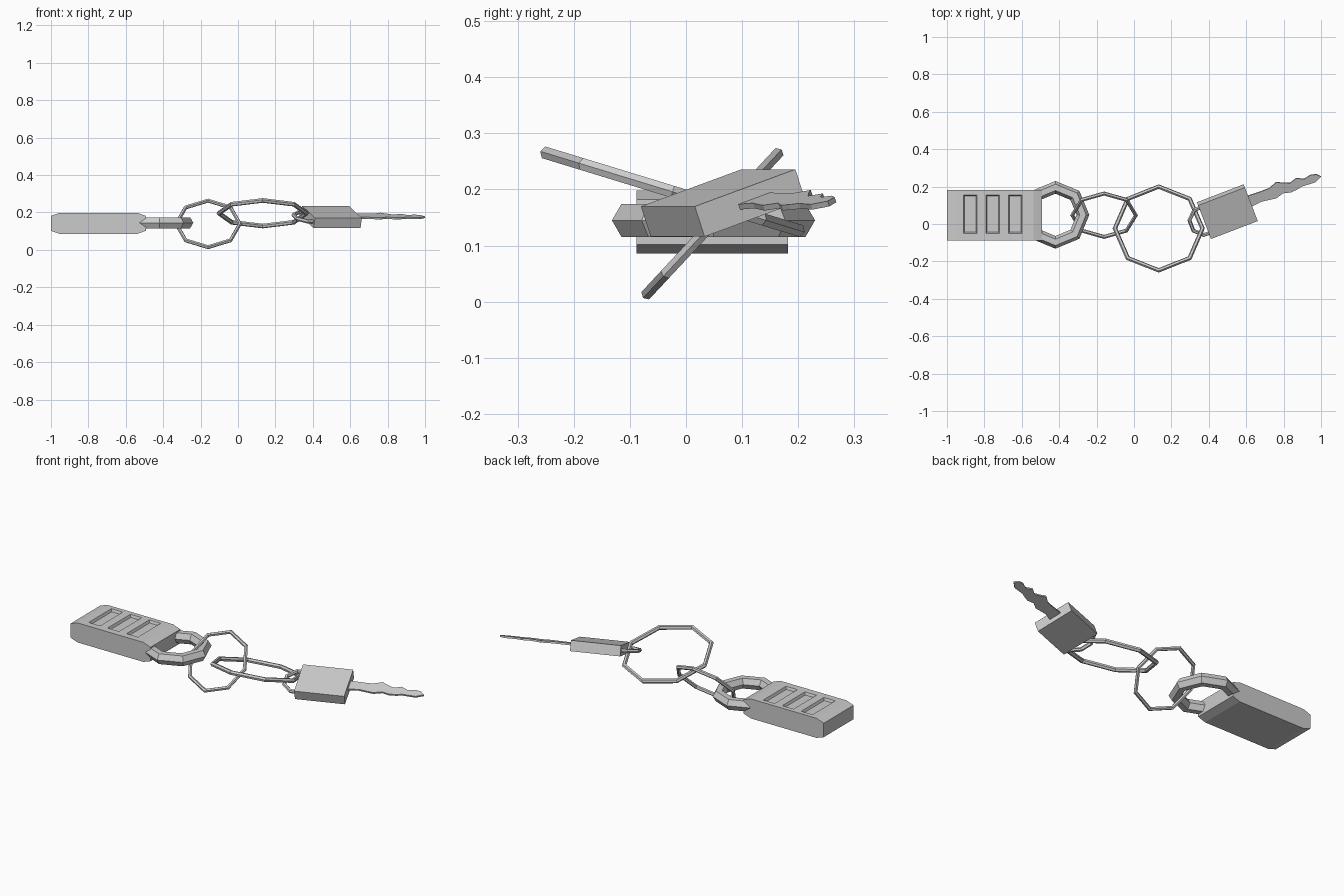
import bpy, bmesh
from math import cos, sin, pi, radians
from mathutils import Matrix, Vector

if "Cube" in bpy.data.objects:
    bpy.data.objects.remove(bpy.data.objects["Cube"])


def mesh_object(name, bm, matrix=Matrix()):
    bmesh.ops.recalc_face_normals(bm, faces=bm.faces)
    me = bpy.data.meshes.new(name)
    bm.to_mesh(me)
    bm.free()
    me.transform(matrix)
    ob = bpy.data.objects.new(name, me)
    bpy.context.collection.objects.link(ob)
    return ob


def ring(name, major, minor, matrix, turn=0.0, sides=8, section=6):
    """Low-poly torus lying in its local XY plane."""
    bm = bmesh.new()
    loops = []
    for i in range(sides):
        a = turn + 2 * pi * i / sides
        loop = []
        for j in range(section):
            b = 2 * pi * j / section
            r = major + minor * cos(b)
            loop.append(bm.verts.new((r * cos(a), r * sin(a), minor * sin(b))))
        loops.append(loop)
    for i in range(sides):
        p, q = loops[i], loops[(i + 1) % sides]
        for j in range(section):
            k = (j + 1) % section
            bm.faces.new((p[j], q[j], q[k], p[k]))
    return mesh_object(name, bm, matrix)


def prism(bm, profile, offset):
    """Extrude a closed outline of 3D points by an offset."""
    face = bm.faces.new([bm.verts.new(p) for p in profile])
    out = bmesh.ops.extrude_face_region(bm, geom=[face])
    verts = [g for g in out["geom"] if isinstance(g, bmesh.types.BMVert)]
    bmesh.ops.translate(bm, verts=verts, vec=Vector(offset))
    return verts


def place(x, y, z, roll=0.0, yaw=0.0):
    return (Matrix.Translation((x, y, z)) @ Matrix.Rotation(radians(yaw), 4, 'Z')
            @ Matrix.Rotation(radians(roll), 4, 'X'))


# Fob body: chamfered slab
x0, x1, z0, z1, cx, cz = -1.0, -0.493, 0.086, 0.198, 0.045, 0.016
outline = [(x0, z0 + cz), (x0 + cx, z0), (x1 - cx, z0), (x1, z0 + cz),
           (x1, z1 - cz), (x1 - cx, z1), (x0 + cx, z1), (x0, z1 - cz)]
bm = bmesh.new()
prism(bm, [(x, -0.088, z) for x, z in outline], (0, 0.27, 0))
fob = mesh_object("fob_body", bm)

# Three tapered recesses in the fob's top
bm = bmesh.new()
for x in (-0.875, -0.755, -0.635):
    size = bmesh.ops.create_cube(bm, size=1)["verts"]
    for v in size:
        top = v.co.z > 0
        g = 0.006 if top else -0.006
        v.co = (x + (1 if v.co.x > 0 else -1) * (0.036 + g),
                0.053 + (1 if v.co.y > 0 else -1) * (0.103 + g),
                z1 + (0.014 if top else -0.014))
cutter = mesh_object("recess_cutter", bm)
cutter.hide_render = True
mod = fob.modifiers.new("recesses", 'BOOLEAN')
mod.operation = 'DIFFERENCE'
mod.solver = 'EXACT'
mod.object = cutter
bpy.context.view_layer.objects.active = fob
bpy.ops.object.modifier_apply(modifier=mod.name)
bpy.data.objects.remove(cutter)

# Fob ring and the two links
ring("fob_ring", 0.147, 0.034, place(-0.42, 0.049, 0.145))
ring("small_link", 0.170, 0.011, place(-0.16, 0.047, 0.139, roll=47))
ring("large_link", 0.234, 0.0125, place(0.132, -0.024, 0.196, roll=-17))

# Key: head, loop and blade share one tilted frame
key = place(0.499, 0.066, 0.176, roll=19, yaw=21)
bm = bmesh.new()
bmesh.ops.create_cube(bm, size=1, matrix=Matrix.Diagonal((0.268, 0.203, 0.057, 1)))
mesh_object("key_head", bm, key)

ring("key_loop", 0.082, 0.011, key @ Matrix.Translation((-0.13, 0, 0)), turn=pi / 8)

upper = [(.12, .041), (.209, .037), (.254, .037), (.301, .054), (.334, .037),
         (.368, .023), (.408, .036), (.446, .016), (.483, .024), (.515, .017)]
lower = [(.535, -.004), (.495, -.021), (.422, -.016), (.392, -.022), (.356, -.025),
         (.314, -.014), (.27, -.026), (.221, -.019), (.19, -.014), (.12, -.022)]
bm = bmesh.new()
prism(bm, [(u, v * 1.05, -0.005) for u, v in upper + lower], (0, 0, 0.01))
mesh_object("key_blade", bm, key)
